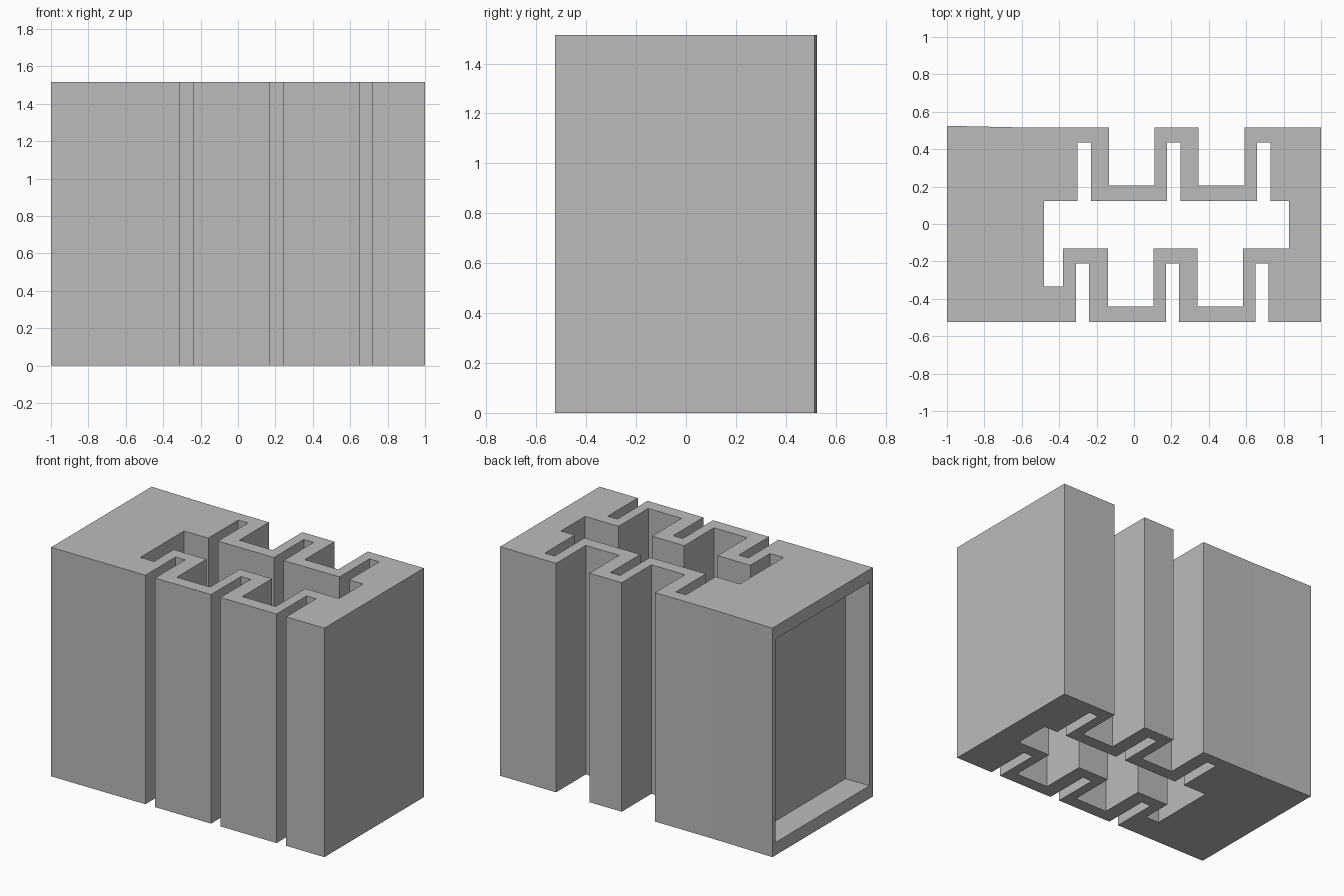
import bpy, bmesh

HEIGHT = 1.515
PITCH = 0.48

cube = bpy.data.objects.get("Cube")
if cube:
    bpy.data.objects.remove(cube, do_unlink=True)

# Single grey finish
grey = bpy.data.materials.new("plain grey")
grey.use_nodes = True
colour = (0.5, 0.5, 0.5, 1)
grey.diffuse_color = colour
grey.node_tree.nodes["Principled BSDF"].inputs["Base Color"].default_value = colour


def notches(first, half, edge, depth, count, step):
    """Row of square notches along a wall, walked in the direction of step."""
    side = half if step > 0 else -half
    points = []
    for i in range(count):
        c = first + i * step
        points += [(c - side, edge), (c - side, depth),
                   (c + side, depth), (c + side, edge)]
    return points


# Outer wall: narrow slots in front, wide bays behind
outer = [(-1, -0.525)]
outer += notches(-0.275, 0.035, -0.525, -0.21, 3, PITCH)
outer += [(1, -0.525), (1, 0.515)]
outer += notches(0.468, 0.122, 0.515, 0.205, 2, -PITCH)
outer += [(-0.55, 0.515), (-1, 0.525)]

# Inner channel: wide bays in front, narrow slots behind
inner = [(-0.48, -0.335), (-0.38, -0.335), (-0.38, -0.13)]
inner += notches(-0.018, 0.122, -0.13, -0.44, 2, PITCH)
inner += [(0.83, -0.13), (0.83, 0.122)]
inner += notches(0.693, 0.036, 0.122, 0.435, 3, -PITCH)
inner += [(-0.48, 0.122)]

# Fill the outline and extrude it to full height
bm = bmesh.new()
edges = []
for loop in (outer, inner):
    verts = [bm.verts.new((x, y, 0)) for x, y in loop]
    edges += [bm.edges.new((v, verts[i - 1])) for i, v in enumerate(verts)]
bmesh.ops.triangle_fill(bm, edges=edges, use_beauty=True)
result = bmesh.ops.extrude_face_region(bm, geom=bm.faces[:])
top = [g for g in result["geom"] if isinstance(g, bmesh.types.BMVert)]
bmesh.ops.translate(bm, verts=top, vec=(0, 0, HEIGHT))
bmesh.ops.recalc_face_normals(bm, faces=bm.faces)
mesh = bpy.data.meshes.new("meander_block")
bm.to_mesh(mesh)
bm.free()
mesh.materials.append(grey)
block = bpy.data.objects.new("meander_block", mesh)
bpy.context.collection.objects.link(block)

# Shallow rectangular recess in the thick end
bpy.ops.mesh.primitive_cube_add(size=1, location=(-1, 0, HEIGHT / 2))
cutter = bpy.context.object
cutter.name = "end_recess_cutter"
cutter.scale = (0.35, 0.98, HEIGHT - 0.17)
cutter.data.materials.append(grey)
cutter.hide_render = True
cutter.display_type = 'WIRE'

cut = block.modifiers.new("end_recess", 'BOOLEAN')
cut.operation = 'DIFFERENCE'
cut.solver = 'EXACT'
cut.object = cutter
bpy.context.view_layer.objects.active = block
bpy.ops.object.modifier_apply(modifier=cut.name)
bpy.data.objects.remove(cutter, do_unlink=True)
